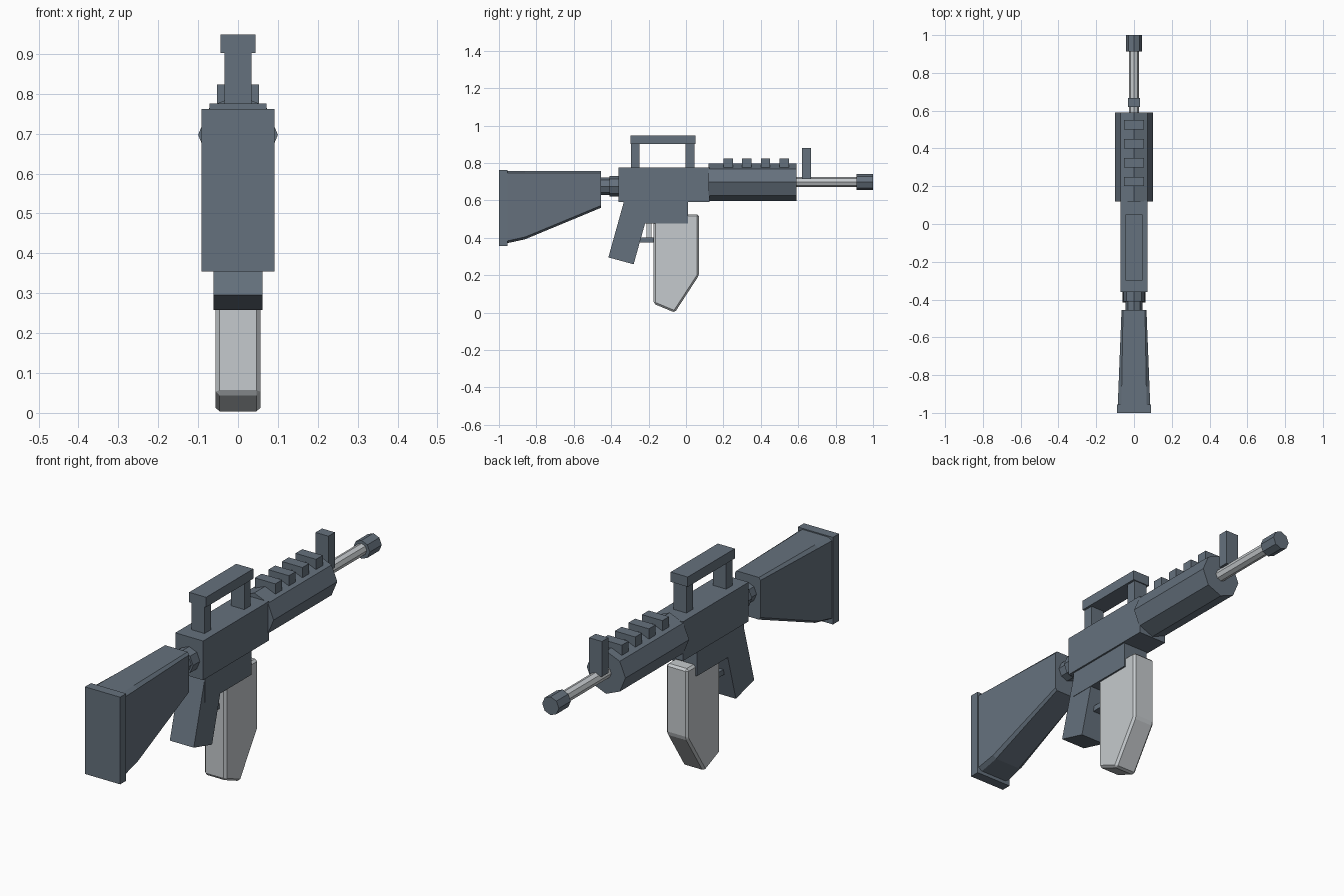
import bpy
import bmesh
from math import cos, sin, pi

cube = bpy.data.objects.get("Cube")
if cube:
    bpy.data.objects.remove(cube, do_unlink=True)


def material(name, rgb):
    mat = bpy.data.materials.new(name)
    mat.use_nodes = True
    mat.diffuse_color = (*rgb, 1)
    mat.node_tree.nodes["Principled BSDF"].inputs["Base Color"].default_value = (*rgb, 1)
    return mat


SLATE = material("slate grey", (0.13, 0.165, 0.205))
SILVER = material("pale grey", (0.56, 0.59, 0.61))


def loft(name, rings, mat, bevel=0):
    """Join matching rings of points with quads and cap both ends."""
    bm = bmesh.new()
    loops = [[bm.verts.new(p) for p in ring] for ring in rings]
    count = len(loops[0])
    for a, b in zip(loops, loops[1:]):
        for i in range(count):
            j = (i + 1) % count
            bm.faces.new((a[i], a[j], b[j], b[i]))
    bm.faces.new(loops[0])
    bm.faces.new(loops[-1])
    bmesh.ops.recalc_face_normals(bm, faces=bm.faces)
    mesh = bpy.data.meshes.new(name)
    bm.to_mesh(mesh)
    bm.free()
    mesh.materials.append(mat)
    obj = bpy.data.objects.new(name, mesh)
    bpy.context.collection.objects.link(obj)
    if bevel:
        mod = obj.modifiers.new("edge chamfer", "BEVEL")
        mod.width = bevel
        mod.segments = 1
    return obj


def plate(name, profile, half, mat=SLATE, bevel=0):
    """Side profile of (y, z) points given thickness across x."""
    return loft(name, [[(x, y, z) for y, z in profile] for x in (-half, half)], mat, bevel)


def box(name, y0, y1, z0, z1, half, mat=SLATE):
    return plate(name, [(y0, z0), (y1, z0), (y1, z1), (y0, z1)], half, mat)


def octagon(name, y0, y1, z, radius, mat=SLATE):
    ring = [(radius * cos(i * pi / 4), z + radius * sin(i * pi / 4)) for i in range(8)]
    return loft(name, [[(x, y, h) for x, h in ring] for y in (y0, y1)], mat)


# Tapered stock with chamfered long edges, and its end plate
def stock_ring(y, low, high, half, cut):
    right = [(half - cut, low), (half, low + 0.012), (half, high - 0.012), (half - cut, high)]
    left = [(-x, z) for x, z in reversed(right)]
    return [(x, y, z) for x, z in right + left]


loft("stock", [stock_ring(-0.96, 0.37, 0.757, 0.086, 0.02),
               stock_ring(-0.86, 0.392, 0.757, 0.082, 0.017),
               stock_ring(-0.455, 0.56, 0.757, 0.066, 0.008)], SLATE)
box("stock_end_plate", -1, -0.955, 0.355, 0.762, 0.091)

# Tube and collar between the stock and the body
octagon("stock_tube", -0.47, -0.35, 0.675, 0.046)
octagon("stock_collar", -0.41, -0.35, 0.675, 0.055)

# Body
box("upper_body", -0.36, 0.125, 0.592, 0.775, 0.072)
box("lower_body", -0.335, 0.01, 0.475, 0.6, 0.064)
plate("grip", [(-0.33, 0.6), (-0.415, 0.295), (-0.28, 0.258), (-0.19, 0.58)], 0.062)
box("trigger", -0.212, -0.185, 0.39, 0.48, 0.015, SILVER)
box("trigger_guard", -0.25, -0.165, 0.375, 0.4, 0.025)
plate("magazine", [(-0.173, 0.525), (-0.173, 0.047), (-0.06, 0.0), (0.07, 0.2), (0.07, 0.525)],
      0.056, SILVER, 0.01)

# Carrying handle
box("handle_bar", -0.298, 0.05, 0.902, 0.948, 0.044)
for name, y in (("handle_rear_post", -0.295), ("handle_front_post", -0.002)):
    box(name, y, y + 0.047, 0.77, 0.905, 0.034)

# Handguard with top rail blocks
octagon("handguard", 0.12, 0.59, 0.697, 0.1)
for i in range(4):
    y = 0.2 + 0.1 * i
    box(f"rail_block_{i + 1}", y, y + 0.05, 0.77, 0.823, 0.053)

# Barrel, sight and muzzle
octagon("barrel", 0.57, 0.93, 0.699, 0.027, SILVER)
box("front_sight", 0.62, 0.668, 0.715, 0.88, 0.033)
octagon("muzzle", 0.912, 1.0, 0.697, 0.043)
